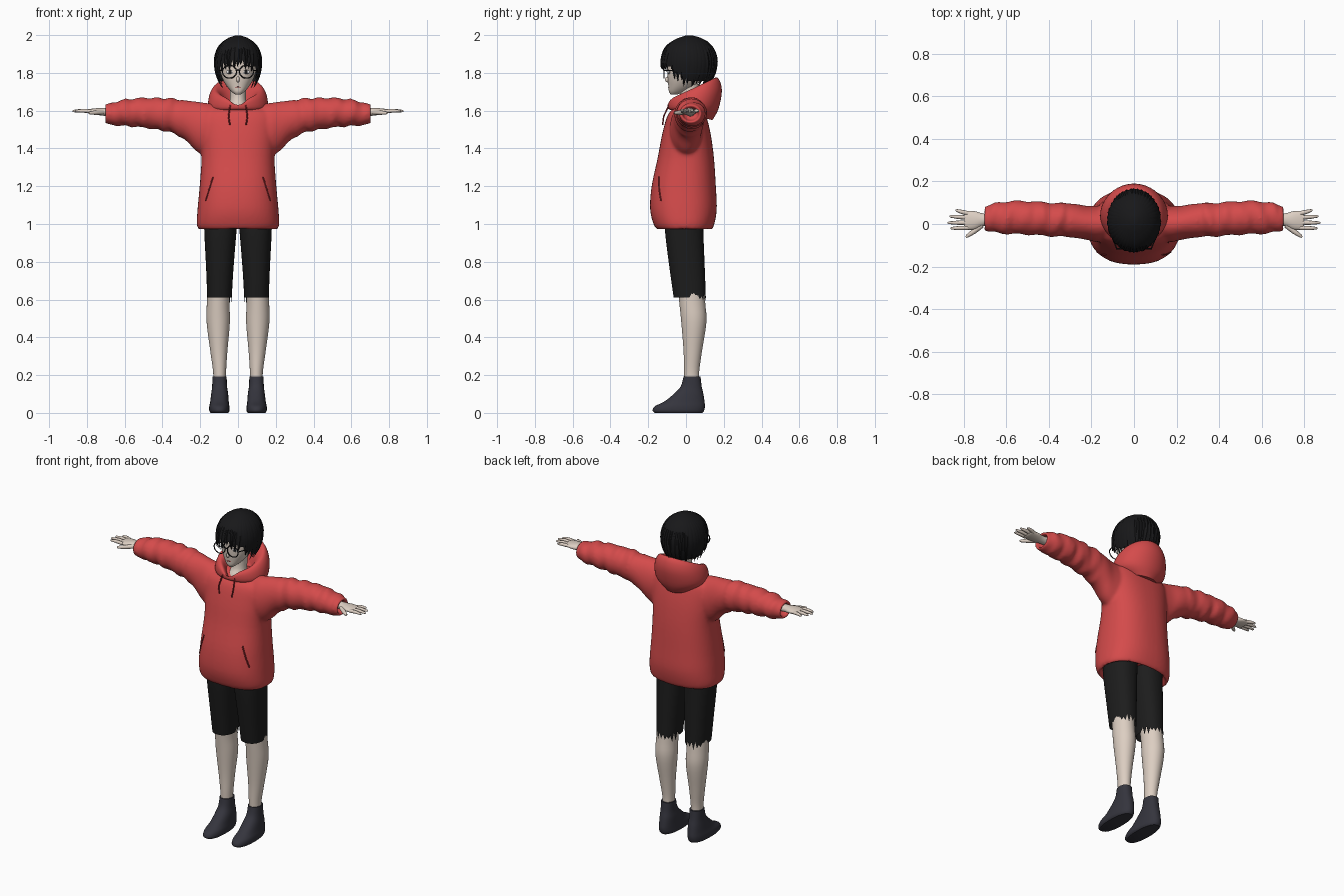
import bpy, bmesh, math, random
from mathutils import Vector

random.seed(4)
if "Cube" in bpy.data.objects:
    bpy.data.objects.remove(bpy.data.objects["Cube"], do_unlink=True)


def material(name, r, g, b):
    mat = bpy.data.materials.new(name)
    mat.use_nodes = True
    mat.diffuse_color = (r, g, b, 1)
    shader = next(n for n in mat.node_tree.nodes if n.type == 'BSDF_PRINCIPLED')
    shader.inputs["Base Color"].default_value = (r, g, b, 1)
    shader.inputs["Roughness"].default_value = 0.8
    return mat


RED = material("hoodie red", .66, .07, .07)
DARK_RED = material("seam dark red", .28, .02, .025)
SKIN = material("pale skin", .72, .62, .54)
HAIR = material("hair black", .009, .009, .01)
CLOTH = material("shorts black", .012, .012, .012)
SHOE = material("shoe charcoal", .035, .035, .047)
WHITE = material("eye white", .8, .8, .8)


def smooth_rows(rows, steps=4):
    """Catmull-Rom interpolation between section rows."""
    padded = [rows[0]] + list(rows) + [rows[-1]]
    out = []
    for quad in zip(padded, padded[1:], padded[2:], padded[3:]):
        for k in range(steps):
            t = k / steps
            out.append([.5 * (2 * b + (c - a) * t + (2 * a - 5 * b + 4 * c - d) * t * t
                              + (3 * b - a - 3 * c + d) * t ** 3) for a, b, c, d in zip(*quad)])
    out.append(list(rows[-1]))
    return out


def oval(a0, a1, b0, b1, angle, power=2):
    c, s = math.cos(angle), math.sin(angle)
    c = math.copysign(abs(c) ** (2 / power), c)
    s = math.copysign(abs(s) ** (2 / power), s)
    return (a0 + a1) / 2 + (a1 - a0) / 2 * c, (b0 + b1) / 2 + (b1 - b0) / 2 * s


def skin_rings(bm, rings, caps=True):
    loops = [[bm.verts.new(p) for p in ring] for ring in rings]
    n = len(loops[0])
    for low, high in zip(loops, loops[1:]):
        for i in range(n):
            bm.faces.new((low[i], low[(i + 1) % n], high[(i + 1) % n], high[i]))
    if caps:
        bm.faces.new(loops[0])
        bm.faces.new(loops[-1])
    return loops


def loft(bm, rows, axis="z", side=1, n=32, power=2, caps=True):
    """Rows are (position, a0, a1, b0, b1); a, b span x, y or y, z."""
    rings = []
    for t, a0, a1, b0, b1 in smooth_rows(rows):
        ring = [oval(a0, a1, b0, b1, math.tau * i / n, power) for i in range(n)]
        rings.append([(a, b, t) if axis == "z" else (side * t, a, b) for a, b in ring])
    return skin_rings(bm, rings, caps)


def centred(rows):
    return [(z, -w, w, y0, y1) for z, w, y0, y1 in rows]


def shade(obj, mat, mirror=False):
    obj.data.materials.append(mat)
    bpy.ops.object.select_all(action='DESELECT')
    obj.select_set(True)
    bpy.context.view_layer.objects.active = obj
    bpy.ops.object.shade_smooth_by_angle(angle=math.radians(45))
    if mirror:
        mod = obj.modifiers.new("mirror", 'MIRROR')
        mod.use_mirror_merge = False
    return obj


def finish(bm, name, mat, mirror=False):
    bmesh.ops.recalc_face_normals(bm, faces=bm.faces)
    mesh = bpy.data.meshes.new(name)
    bm.to_mesh(mesh)
    bm.free()
    obj = bpy.data.objects.new(name, mesh)
    bpy.context.collection.objects.link(obj)
    return shade(obj, mat, mirror)


def part(name, rows, mat, mirror=False, **options):
    bm = bmesh.new()
    loft(bm, rows, **options)
    return finish(bm, name, mat, mirror)


def cord(name, points, radius, mat, mirror=False, tips=None):
    """A rounded tube through points, optionally tapered along its length."""
    curve = bpy.data.curves.new(name, 'CURVE')
    curve.dimensions = '3D'
    curve.bevel_depth, curve.bevel_resolution, curve.use_fill_caps = radius, 2, True
    line = curve.splines.new('POLY')
    line.points.add(len(points) - 1)
    for i, (dot, co) in enumerate(zip(line.points, points)):
        dot.co = (*co, 1)
        dot.radius = tips[i] if tips else 1
    obj = bpy.data.objects.new(name, curve)
    bpy.context.collection.objects.link(obj)
    curve.materials.append(mat)
    if mirror:
        obj.modifiers.new("mirror", 'MIRROR').use_mirror_merge = False
    return obj


def ball(name, centre, size, mat, mirror=False):
    bm = bmesh.new()
    bmesh.ops.create_uvsphere(bm, u_segments=16, v_segments=10, radius=1)
    for v in bm.verts:
        v.co = Vector(centre) + v.co * Vector(size)
    return finish(bm, name, mat, mirror)


def section(rows, z):
    """Section of an upright loft at height z."""
    for low, high in zip(rows, rows[1:]):
        if low[0] <= z <= high[0]:
            t = (z - low[0]) / max(high[0] - low[0], 1e-6)
            return [a + (b - a) * t for a, b in zip(low, high)][1:]
    return rows[-1][1:]


# Hoodie body and sleeves, fused into one soft surface
torso = centred([(1.03, .17, -.12, .1), (.985, .19, -.14, .12), (.97, .205, -.15, .135),
                 (1, .218, -.172, .15), (1.08, .214, -.19, .163), (1.2, .203, -.182, .158),
                 (1.35, .193, -.15, .148), (1.48, .2, -.125, .13), (1.58, .2, -.095, .105),
                 (1.625, .14, -.05, .085), (1.645, .08, -.02, .06)])
sleeve = [(.06, -.06, .08, 1.38, 1.63), (.16, -.085, .085, 1.36, 1.64), (.22, -.075, .085, 1.385, 1.648),
          (.28, -.065, .095, 1.445, 1.655), (.36, -.06, .098, 1.485, 1.665), (.5, -.05, .108, 1.51, 1.668),
          (.62, -.045, .105, 1.52, 1.655), (.69, -.035, .085, 1.53, 1.637), (.705, -.03, .08, 1.535, 1.632),
          (.7, -.02, .07, 1.545, 1.62), (.66, -.015, .065, 1.55, 1.615)]
bm = bmesh.new()
loft(bm, torso, n=48, power=2.4)
for side in (1, -1):
    loft(bm, sleeve, axis="x", side=side)
for v in bm.verts:
    reach = abs(v.co.x)
    if .3 < reach < .67:
        v.co.z += .007 * math.sin(reach * 75 + v.co.y * 20)
        v.co.y += .005 * math.sin(reach * 60)
hoodie = finish(bm, "hoodie_body", RED)
remesh = hoodie.modifiers.new("fuse", 'REMESH')
remesh.mode, remesh.voxel_size, remesh.use_smooth_shade = 'VOXEL', .009, True
relax = hoodie.modifiers.new("relax", 'SMOOTH')
relax.factor, relax.iterations = .5, 6

# Hood lying back around the neck, with a notch at the throat
hood_rows = [(.1, -.07, .14, 1.6, 1.55, 0), (.155, -.095, .172, 1.61, 1.61, 0),
             (.152, -.097, .19, 1.65, 1.71, .02), (.125, -.08, .165, 1.665, 1.775, .05),
             (.09, -.06, .115, 1.64, 1.74, .05), (.06, -.045, .08, 1.58, 1.65, .02)]
rings = []
for w, y0, y1, front, back, notch in smooth_rows(hood_rows):
    ring = []
    for i in range(48):
        x, y = oval(-w, w, y0, y1, math.tau * i / 48)
        z = front + (back - front) * (y - y0) / (y1 - y0)
        if y < 0:
            z -= notch * math.exp(-(x / .04) ** 2)
        ring.append((x, y, z))
    rings.append(ring)
bm = bmesh.new()
skin_rings(bm, rings)
finish(bm, "hood", RED)

# Drawstrings and pocket openings
cord("drawstring", [(.04, -.088, 1.635), (.05, -.118, 1.57), (.043, -.124, 1.525)], .004, DARK_RED, True)
body = smooth_rows(torso[3:])
slit = []
for k in range(9):
    x, z = .132 + .005 * k, 1.25 - .016 * k
    x0, x1, y0, y1 = section(body, z)
    slit.append((x, (y0 + y1) / 2 - (y1 - y0) / 2 * (1 - (x / x1) ** 2.4) ** (1 / 2.4), z))
cord("pocket_slit", slit, .004, DARK_RED, True)

# Shorts with a ragged hem
bm = bmesh.new()
loops = loft(bm, [(.61, .033, .163, -.065, .105), (.75, .025, .168, -.085, .1),
                  (.95, .009, .178, -.11, .092), (1.05, .0, .18, -.11, .09)], n=40, power=2.3, caps=False)
for i, v in enumerate(loops[0]):
    if v.co.y > .02:
        v.co.z += random.uniform(.005, .03) * (1 if i % 2 else -1)
finish(bm, "shorts_leg", CLOTH, True)

# Bare legs and shoes
part("lower_leg", [(.15, .066, .13, -.008, .07), (.22, .063, .132, -.01, .07), (.33, .056, .147, -.013, .085),
                   (.48, .043, .166, -.025, .108), (.58, .045, .165, -.035, .102),
                   (.72, .04, .16, -.05, .09)], SKIN, True)
part("shoe", [(0, .052, .145, -.165, .088), (.012, .045, .152, -.177, .096), (.035, .046, .152, -.165, .1),
              (.06, .049, .147, -.115, .098), (.1, .052, .142, -.065, .092), (.14, .058, .137, -.028, .083),
              (.192, .06, .135, -.013, .077)], SHOE, True, power=2.3)

# Hands with tapered fingers
part("palm", [(.66, -.005, .05, 1.57, 1.615), (.71, -.01, .05, 1.573, 1.614), (.75, -.026, .06, 1.578, 1.613),
              (.79, -.026, .06, 1.585, 1.608), (.8, -.018, .052, 1.59, 1.604)], SKIN, True, axis="x", n=20)
for name, base, tip, length in (("index", -.018, -.02, .863), ("middle", .006, .006, .876),
                                ("ring", .03, .036, .868), ("little", .05, .064, .84)):
    cord(name + "_finger", [(.78, base, 1.597), ((.78 + length) / 2, (base + tip) / 2, 1.6),
                            (length - .006, tip, 1.598), (length, tip, 1.597)],
         .0105, SKIN, True, (1, .95, .6, .25))
cord("thumb", [(.715, -.005, 1.592), (.75, -.033, 1.59), (.783, -.056, 1.588), (.79, -.062, 1.588)],
     .013, SKIN, True, (1, .95, .65, .3))

# Neck, head and face
part("neck", centred([(1.56, .06, -.075, .06), (1.62, .05, -.058, .06), (1.66, .042, -.035, .062),
                      (1.74, .042, -.03, .07)]), SKIN)
part("head", centred([(1.685, .014, -.08, -.05), (1.7, .034, -.09, -.005), (1.73, .06, -.093, .045),
                      (1.77, .083, -.097, .09), (1.82, .097, -.099, .12), (1.88, .1, -.098, .13),
                      (1.94, .08, -.075, .11), (1.97, .04, -.03, .06)]), SKIN, power=2.2)
ball("nose", (0, -.098, 1.765), (.009, .013, .015), SKIN)
ball("eye_white", (.043, -.09, 1.805), (.02, .006, .011), WHITE, True)
ball("iris", (.043, -.094, 1.806), (.009, .005, .011), HAIR, True)
cord("mouth", [(-.015, -.09, 1.724), (0, -.093, 1.725), (.015, -.09, 1.724)], .002, DARK_RED)

# Round glasses
rim = [(.045 + .037 * math.cos(math.tau * i / 32), -.117, 1.806 + .034 * math.sin(math.tau * i / 32))
       for i in range(33)]
cord("glasses_rim", rim, .003, HAIR, True)
cord("glasses_bridge", [(-.01, -.117, 1.812), (0, -.118, 1.815), (.01, -.117, 1.812)], .003, HAIR)
cord("glasses_temple", [(.081, -.116, 1.812), (.1, -.07, 1.812), (.104, .03, 1.81)], .003, HAIR, True)

# Hair cap, trimmed along a hemline that rises over the face
hair_rows = centred([(1.72, .085, -.1, .105), (1.77, .11, -.125, .143), (1.82, .122, -.132, .16),
                     (1.88, .123, -.13, .162), (1.94, .102, -.105, .137), (1.98, .06, -.05, .09),
                     (1.998, .015, 0, .035)])
shell = smooth_rows(hair_rows)


def hem(angle):
    return 1.762 + .1 * max(0, -math.sin(angle)) ** 1.3


bm = bmesh.new()
loft(bm, hair_rows, n=64)
low = [f for f in bm.faces if f.calc_center_median().z
       < hem(math.atan2(f.calc_center_median().y - .015, f.calc_center_median().x))]
bmesh.ops.delete(bm, geom=low, context='FACES')
finish(bm, "hair_cap", HAIR)

# Ridged hair locks following the cap down to pointed tips
bm = bmesh.new()
for count in range(44):
    angle = math.tau * count / 44 + random.uniform(-.04, .04)
    tip = hem(angle) - random.uniform(.018, .042)
    drift, rows = random.uniform(-.12, .12), []
    for k in range(13):
        t = k / 12
        z = 1.988 + (tip - 1.988) * t
        wide = .13 * (1 - t ** 4) + .002
        row = []
        for offset, grow in ((-wide, .985), (0, 1.045 - .03 * t), (wide, .985)):
            x, y = oval(*section(shell, z), angle + drift * t * t + offset)
            row.append(bm.verts.new((x * grow, .015 + (y - .015) * grow, z)))
        rows.append(row)
    for a, b in zip(rows, rows[1:]):
        for i in (0, 1):
            bm.faces.new((a[i], a[i + 1], b[i + 1], b[i]))
finish(bm, "hair_locks", HAIR)
